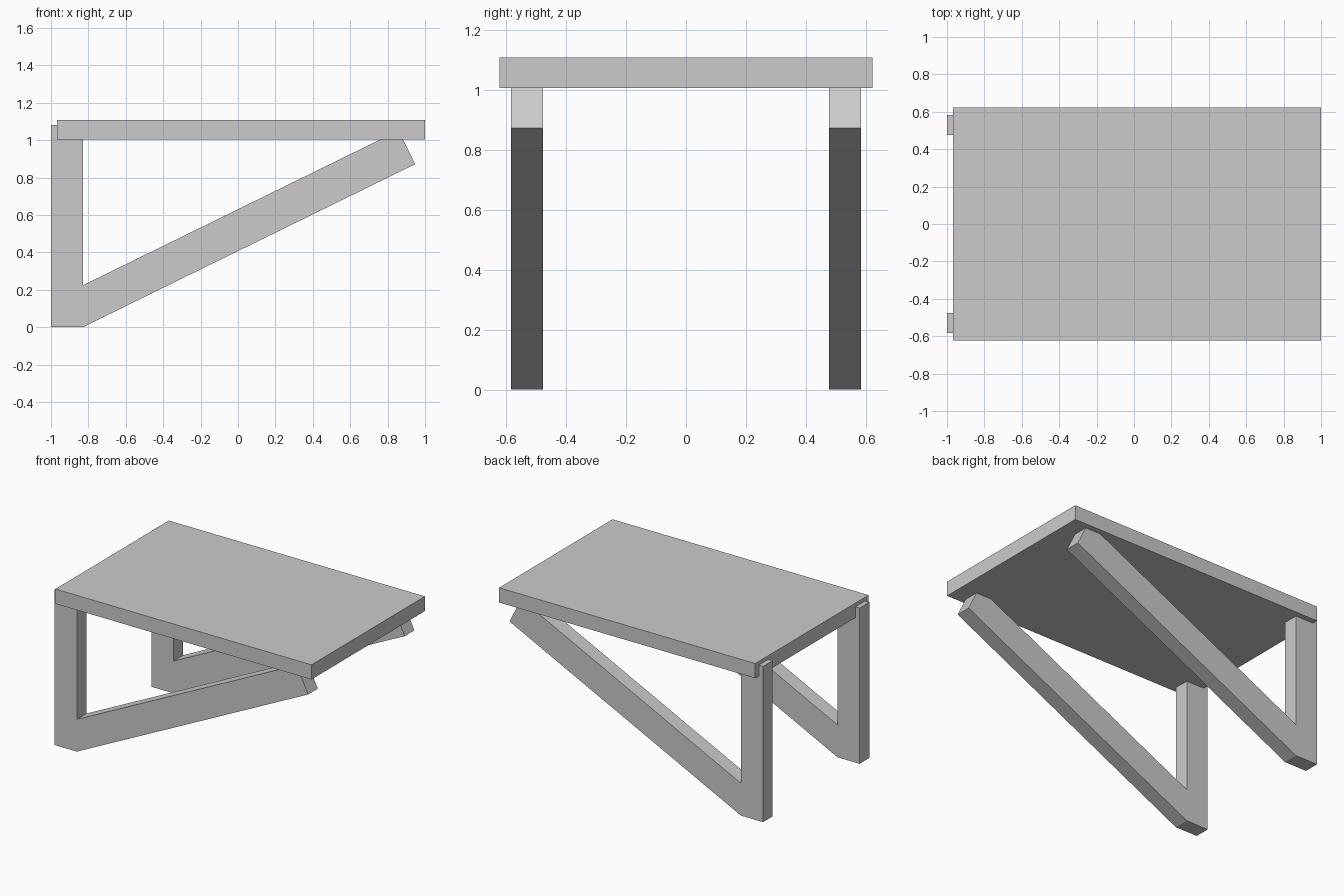
import bpy, bmesh

if "Cube" in bpy.data.objects:
    bpy.data.objects.remove(bpy.data.objects["Cube"])


def extrude_profile(name, profile, y0, y1):
    """Extrude an (x, z) outline from y0 to y1."""
    bm = bmesh.new()
    face = bm.faces.new([bm.verts.new((x, y0, z)) for x, z in profile])
    ext = bmesh.ops.extrude_face_region(bm, geom=[face])
    moved = [v for v in ext["geom"] if isinstance(v, bmesh.types.BMVert)]
    bmesh.ops.translate(bm, verts=moved, vec=(0, y1 - y0, 0))
    bmesh.ops.recalc_face_normals(bm, faces=bm.faces)
    mesh = bpy.data.meshes.new(name)
    bm.to_mesh(mesh)
    bm.free()
    obj = bpy.data.objects.new(name, mesh)
    bpy.context.collection.objects.link(obj)
    return obj


# Flat top slab
extrude_profile("table_top",
                [(-0.967, 1.005), (1, 1.005), (1, 1.107), (-0.967, 1.107)],
                -0.622, 0.622)

# Side frames: upright post and slanted brace in one piece, ends let into the slab
frame = [(-1, 0), (-0.83, 0), (0.947, 0.872), (0.859, 1.052),
         (-0.83, 0.224), (-0.83, 1.081), (-1, 1.081)]
for name, y in (("front_leg_frame", -0.53), ("back_leg_frame", 0.53)):
    extrude_profile(name, frame, y - 0.053, y + 0.053)
